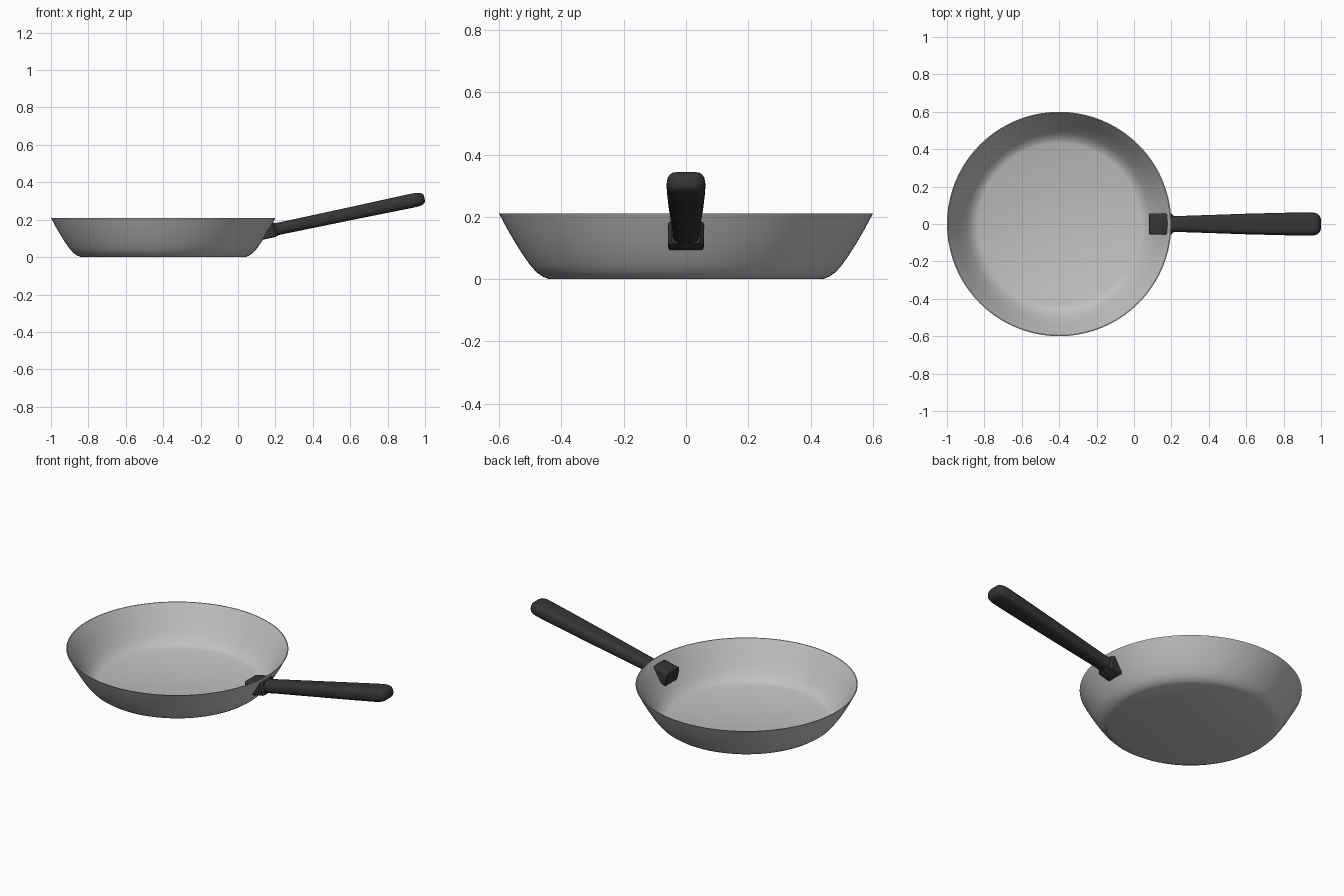
import bpy, bmesh, math
from mathutils import Vector

cube = bpy.data.objects.get("Cube")
if cube:
    bpy.data.objects.remove(cube, do_unlink=True)


def material(name, rgb, rough):
    m = bpy.data.materials.new(name)
    m.use_nodes = True
    m.diffuse_color = (*rgb, 1)
    shader = m.node_tree.nodes["Principled BSDF"]
    shader.inputs["Base Color"].default_value = (*rgb, 1)
    shader.inputs["Roughness"].default_value = rough
    return m


def finish(name, bm, mat, angle):
    bmesh.ops.recalc_face_normals(bm, faces=bm.faces)
    me = bpy.data.meshes.new(name)
    bm.to_mesh(me)
    bm.free()
    me.materials.append(mat)
    ob = bpy.data.objects.new(name, me)
    bpy.context.collection.objects.link(ob)
    bpy.ops.object.select_all(action='DESELECT')
    ob.select_set(True)
    bpy.context.view_layer.objects.active = ob
    bpy.ops.object.shade_smooth_by_angle(angle=math.radians(angle))
    return ob


def rounded_loft(name, stations, corner, mat, angle):
    """Skin rounded rectangles placed along the rising handle axis.
    Each station is (x, half width, half height)."""
    bm = bmesh.new()
    rings = []
    for x, hw, hh in stations:
        cz = 0.148 + RISE * (x - 0.2)
        r = corner * min(hw, hh)
        ring = []
        for q in range(4):
            sy = 1 if q in (0, 3) else -1
            sz = 1 if q < 2 else -1
            for k in range(5):
                a = math.pi / 2 * (q + k / 4)
                y = sy * (hw - r) + r * math.cos(a)
                z = sz * (hh - r) + r * math.sin(a)
                ring.append(bm.verts.new((x - RISE * z, y, cz + z)))
        rings.append(ring)
    for a, b in zip(rings, rings[1:]):
        for i in range(len(a)):
            j = (i + 1) % len(a)
            bm.faces.new((a[i], a[j], b[j], b[i]))
    bm.faces.new(rings[0])
    bm.faces.new(rings[-1])
    return finish(name, bm, mat, angle)


RISE = 0.21
steel = material("brushed grey metal", (0.53, 0.53, 0.54), 0.4)
black = material("black plastic", (0.035, 0.035, 0.035), 0.6)

# Pan: outer wall up to the rim, then back down the inside to the floor
wall = [(0.44, 0), (0.46, 0.008), (0.48, 0.022), (0.498, 0.042),
        (0.522, 0.075), (0.549, 0.118), (0.575, 0.163), (0.6, 0.21)]
inner = [(r - 0.006, z + 0.006) for r, z in wall[:-1]] + [(0.595, 0.21)]
profile = [(0, 0)] + wall + inner[::-1] + [(0, 0.006)]
bm = bmesh.new()
verts = [bm.verts.new((r, 0, z)) for r, z in profile]
edges = [bm.edges.new(p) for p in zip(verts, verts[1:])]
bmesh.ops.spin(bm, geom=verts + edges, cent=(0, 0, 0), axis=(0, 0, 1),
               angle=2 * math.pi, steps=80, use_duplicate=False)
bmesh.ops.remove_doubles(bm, verts=bm.verts, dist=0.0001)
bmesh.ops.translate(bm, verts=bm.verts, vec=Vector((-0.4, 0, 0)))
finish("pan", bm, steel, 40)

# Mounting block that passes through the wall
rounded_loft("handle_mount",
             [(0.087, 0.052, 0.034), (0.092, 0.057, 0.039),
              (0.192, 0.057, 0.039), (0.205, 0.046, 0.034)],
             0.25, black, 35)

# Grip: slim at the pan, widening to a blunt rounded end
rounded_loft("handle_grip",
             [(0.17, 0.045, 0.033), (0.25, 0.043, 0.032), (0.4, 0.048, 0.033),
              (0.6, 0.055, 0.034), (0.8, 0.060, 0.036), (0.92, 0.062, 0.037),
              (0.96, 0.061, 0.036), (0.98, 0.055, 0.032),
              (0.992, 0.044, 0.024), (0.997, 0.030, 0.014)],
             0.8, black, 50)
